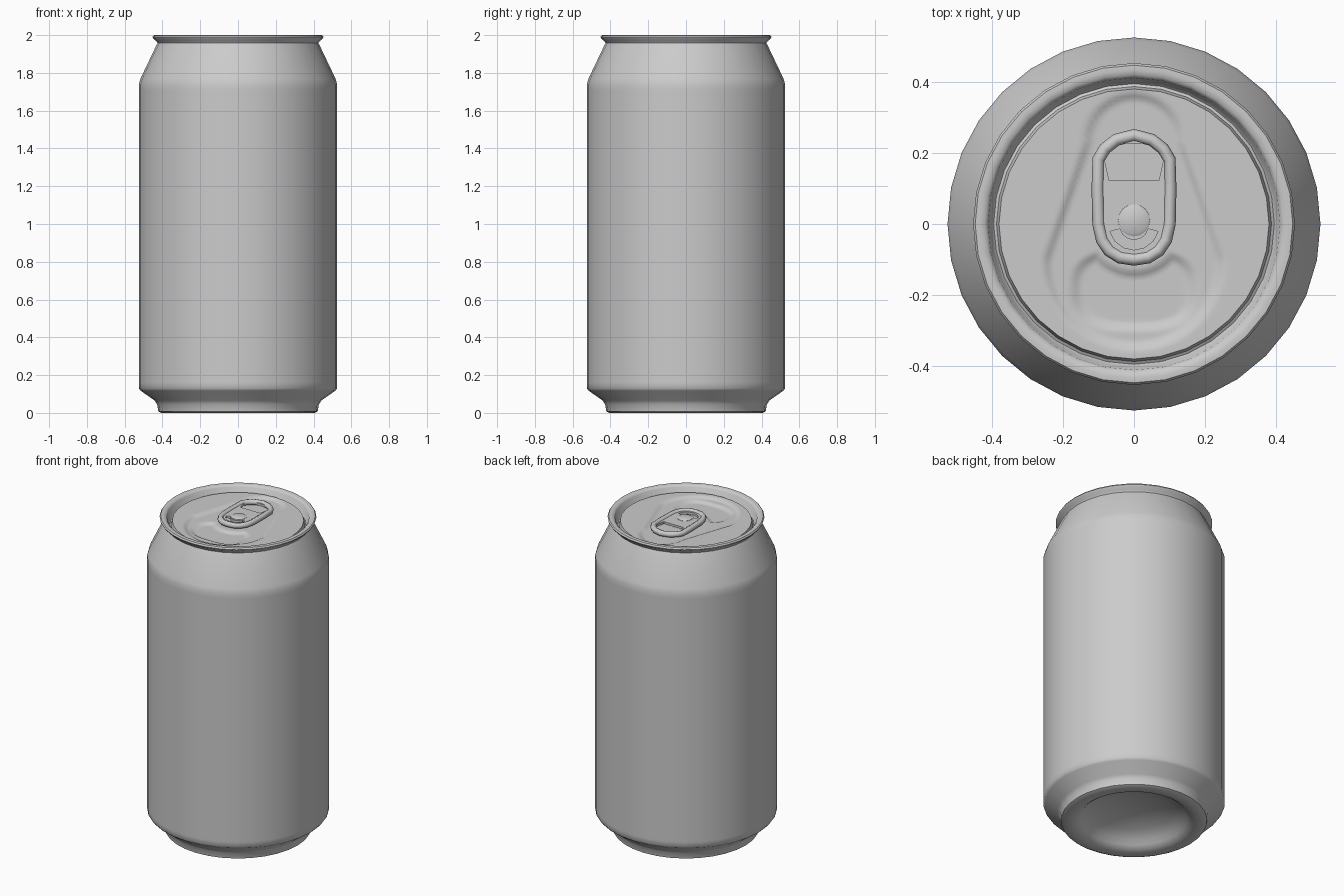
import bpy, bmesh, math
from mathutils import Vector

if "Cube" in bpy.data.objects:
    bpy.data.objects.remove(bpy.data.objects["Cube"])

metal = bpy.data.materials.new("aluminium grey")
metal.diffuse_color = (0.6, 0.6, 0.6, 1)
metal.use_nodes = True
metal.node_tree.nodes["Principled BSDF"].inputs["Base Color"].default_value = metal.diffuse_color
SEG = 32
PANEL_Z = 1.968


def finish(obj, angle=40):
    obj.data.materials.clear()
    obj.data.materials.append(metal)
    bpy.ops.object.select_all(action='DESELECT')
    obj.select_set(True)
    bpy.context.view_layer.objects.active = obj
    bpy.ops.object.shade_smooth_by_angle(angle=math.radians(angle))


def mesh_object(name, bm):
    mesh = bpy.data.meshes.new(name)
    bm.to_mesh(mesh)
    bm.free()
    obj = bpy.data.objects.new(name, mesh)
    bpy.context.collection.objects.link(obj)
    return obj


def lathe(name, profile, seg, angle=40):
    bm = bmesh.new()
    rings = []
    for r, z in profile:
        if r == 0:
            rings.append([bm.verts.new((0, 0, z))] * seg)
        else:
            rings.append([bm.verts.new((r * math.cos(2 * math.pi * k / seg),
                                        r * math.sin(2 * math.pi * k / seg), z)) for k in range(seg)])
    for a, b in zip(rings, rings[1:]):
        for k in range(seg):
            j = (k + 1) % seg
            bm.faces.new(list(dict.fromkeys((a[k], a[j], b[j], b[k]))))
    obj = mesh_object(name, bm)
    finish(obj, angle)
    return obj


# can shell: domed base, foot, wall, neck, rolled rim and countersink groove
lathe("can_body", [
    (0, .12), (.13, .11), (.23, .08), (.29, .05), (.312, .025), (.335, .008), (.365, 0), (.405, 0),
    (.422, .008), (.428, .045), (.442, .066), (.515, .117), (.525, .13), (.525, .16),
    (.525, 1.71), (.525, 1.74), (.517, 1.768), (.435, 1.94), (.426, 1.957), (.432, 1.968),
    (.448, 1.98), (.453, 1.99), (.447, 1.999), (.434, 2.0), (.42, 1.997), (.411, 1.988),
    (.403, 1.945), (.395, 1.937), (.387, 1.942), (.38, PANEL_Z)], SEG)


def step(d, w):
    # smooth 1 inside (d<0), 0 outside
    t = min(1, max(0, 0.5 - d / w))
    return t * t * (3 - 2 * t)


def lid_height(x, y):
    # teardrop recess
    t = min(1, max(0, (y + .1) / .33))
    tear = math.hypot(x, y - (-.1 + .33 * t)) - (.245 - .115 * t)
    # pour opening, cut back around the tab nose
    q = (abs(x / .165) ** 2.8 + abs((y + .185) / .105) ** 2.8) ** (1 / 2.8)
    mouth = max((q - 1) * .12, .14 - math.hypot(x, y + .0))
    return PANEL_Z - .012 * step(tear, .03) - .012 * step(mouth, .028)


# lid panel, outer edge follows the 32-sided shell
bm = bmesh.new()
N, R = 128, 40
centre = bm.verts.new((0, 0, lid_height(0, 0)))
previous = None
for i in range(1, R + 1):
    ring = []
    for k in range(N):
        a = 2 * math.pi * k / N
        off = a % (2 * math.pi / SEG) - math.pi / SEG
        r = .38 * i / R * math.cos(math.pi / SEG) / math.cos(off)
        x, y = r * math.cos(a), r * math.sin(a)
        ring.append(bm.verts.new((x, y, lid_height(x, y))))
    for k in range(N):
        j = (k + 1) % N
        if previous:
            bm.faces.new((previous[k], ring[k], ring[j], previous[j]))
        else:
            bm.faces.new((centre, ring[k], ring[j]))
    previous = ring
finish(mesh_object("lid_panel", bm))


def curve_part(name, loops, z, extrude=0, bevel=0, flat=True):
    cu = bpy.data.curves.new(name, 'CURVE')
    cu.dimensions = '2D' if flat else '3D'
    if flat:
        cu.fill_mode = 'BOTH'
    cu.extrude, cu.bevel_depth, cu.bevel_resolution = extrude, bevel, 2
    for pts in loops:
        s = cu.splines.new('POLY')
        s.points.add(len(pts) - 1)
        for p, (x, y) in zip(s.points, pts):
            p.co = (x, y, 0, 1)
        s.use_cyclic_u = True
    obj = bpy.data.objects.new(name, cu)
    bpy.context.collection.objects.link(obj)
    obj.location.z = z
    bpy.ops.object.select_all(action='DESELECT')
    obj.select_set(True)
    bpy.context.view_layer.objects.active = obj
    bpy.ops.object.convert(target='MESH')
    obj = bpy.context.view_layer.objects.active
    finish(obj, 50)
    return obj


def mirrored(half):
    # half runs from the top middle down the right side
    return half + [(-x, y) for x, y in reversed(half) if x > 0]


# pull tab: rolled edge, web with finger hole and rivet slot
outline = mirrored([(0, .25), (.05, .237), (.082, .212), (.1, .182), (.102, .1), (.1, 0),
                    (.09, -.045), (.07, -.075), (.04, -.094), (0, -.1)])
finger_hole = mirrored([(.05, .226), (.085, .19), (.07, .122)])
slot = []
for r, order in ((.07, range(7)), (.042, range(6, -1, -1))):
    for i in order:
        a = math.radians(195 + 150 * i / 6)
        slot.append((r * math.cos(a), -.003 + r * math.sin(a)))
curve_part("tab_web", [outline, finger_hole, slot], 1.979, extrude=.007)
curve_part("tab_rolled_edge", [outline], 1.98, bevel=.0175, flat=False)

# rivet holding the tab
rivet = lathe("tab_rivet", [(.047, 1.958), (.045, 1.988), (.036, 1.993), (0, 1.994)], 16)
rivet.location.y = .01
